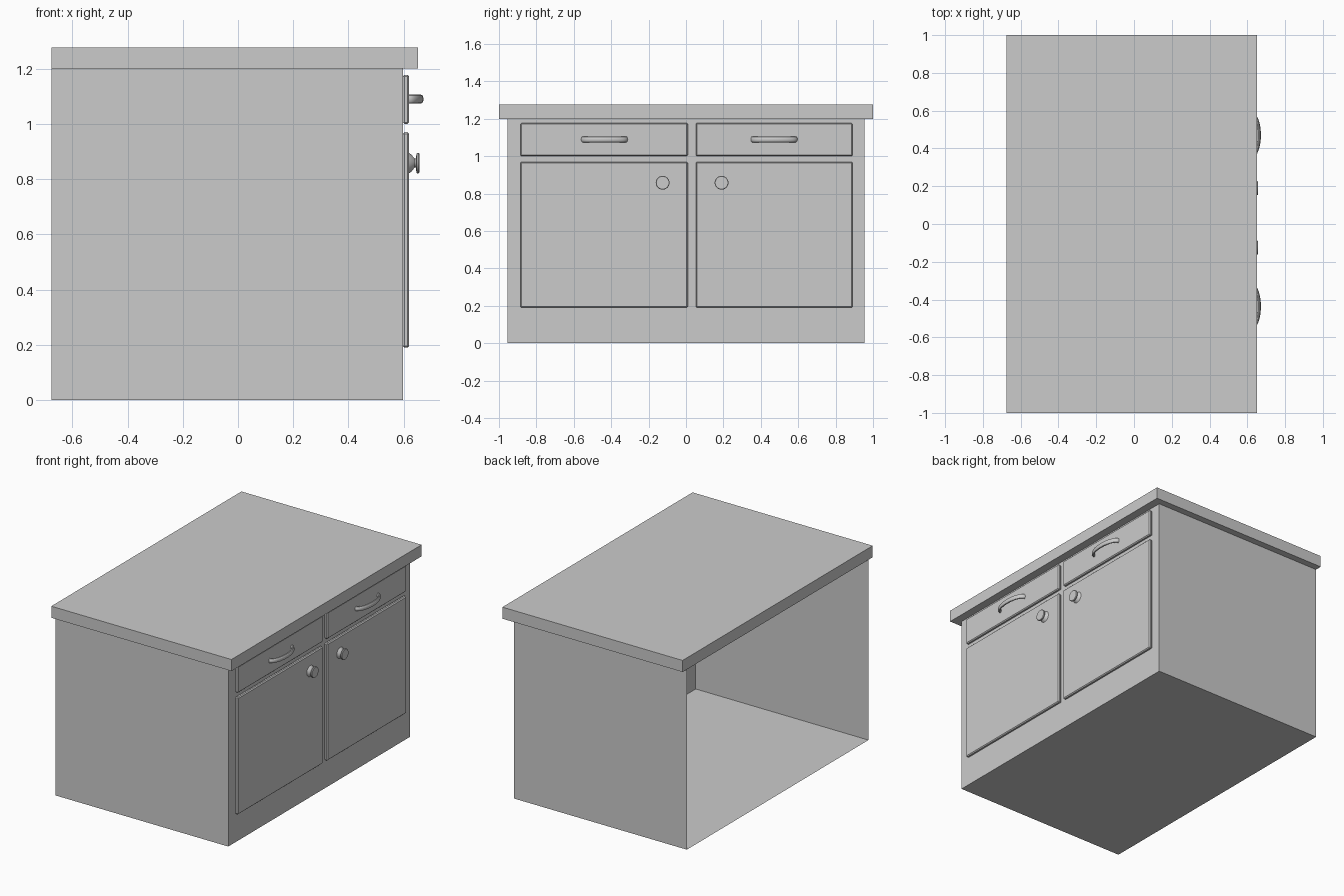
import bpy, bmesh
from math import sin, cos, pi

if "Cube" in bpy.data.objects:
    bpy.data.objects.remove(bpy.data.objects["Cube"])


def make_object(name, bm):
    bmesh.ops.recalc_face_normals(bm, faces=bm.faces)
    mesh = bpy.data.meshes.new(name)
    bm.to_mesh(mesh)
    bm.free()
    obj = bpy.data.objects.new(name, mesh)
    bpy.context.collection.objects.link(obj)
    return obj


def box_bm(lo, hi):
    bm = bmesh.new()
    bmesh.ops.create_cube(bm, size=1)
    for v in bm.verts:
        v.co = [(a + b) / 2 + c * (b - a) for a, b, c in zip(lo, hi, v.co)]
    return bm


def smooth(obj, angle=0.6):
    bpy.ops.object.select_all(action='DESELECT')
    obj.select_set(True)
    bpy.context.view_layer.objects.active = obj
    bpy.ops.object.shade_smooth_by_angle(angle=angle)


def panel(name, y0, y1, z0, z1):
    obj = make_object(name, box_bm((0.597, y0, z0), (0.62, y1, z1)))
    mod = obj.modifiers.new("edge", 'BEVEL')
    mod.width = 0.006
    mod.segments = 1


def knob(name, y, z, sides=24):
    # Flared base, narrow neck and flat disc, turned around the x axis
    profile = [(0.618, 0.038), (0.628, 0.031), (0.640, 0.016), (0.645, 0.016),
               (0.646, 0.034), (0.649, 0.037), (0.654, 0.037), (0.657, 0.034)]
    bm = bmesh.new()
    rings = [[bm.verts.new((x, y + r * cos(2 * pi * i / sides), z + r * sin(2 * pi * i / sides)))
              for i in range(sides)] for x, r in profile]
    for a, b in zip(rings, rings[1:]):
        for i in range(sides):
            j = (i + 1) % sides
            bm.faces.new((a[i], a[j], b[j], b[i]))
    bm.faces.new(rings[0])
    bm.faces.new(rings[-1])
    smooth(make_object(name, bm))


def handle(name, y, z, steps=24, sides=12):
    # Half-ellipse bow with a rounded cross-section
    bm = bmesh.new()
    rings = []
    for s in range(steps + 1):
        t = pi * s / steps
        ring = []
        for i in range(sides):
            a = 2 * pi * i / sides
            k = 0.009 * cos(a)
            ring.append(bm.verts.new((0.619 + (0.044 + k) * sin(t),
                                      y + (0.116 + k) * cos(t),
                                      z + 0.016 * sin(a))))
        rings.append(ring)
    for a, b in zip(rings, rings[1:]):
        for i in range(sides):
            j = (i + 1) % sides
            bm.faces.new((a[i], a[j], b[j], b[i]))
    bm.faces.new(rings[0])
    bm.faces.new(rings[-1])
    smooth(make_object(name, bm))


# Countertop
make_object("countertop", box_bm((-0.675, -1, 1.2), (0.652, 1, 1.277)))

# Cabinet shell, open at the back and under the countertop
bm = box_bm((-0.675, -0.955, 0), (0.597, 0.955, 1.2))
bm.normal_update()
bmesh.ops.delete(bm, geom=[f for f in bm.faces if f.normal.x < -0.5 or f.normal.z > 0.5],
                 context='FACES_ONLY')
bm.normal_update()
mesh = bpy.data.meshes.new("cabinet_body")
bm.to_mesh(mesh)
bm.free()
bpy.context.collection.objects.link(bpy.data.objects.new("cabinet_body", mesh))

# Doors, drawers and their hardware
for side, y0, y1, knob_y, handle_y in (("left", -0.885, 0.01, -0.125, -0.436),
                                       ("right", 0.053, 0.89, 0.19, 0.471)):
    panel(side + "_door", y0, y1, 0.19, 0.97)
    panel(side + "_drawer_front", y0, y1, 1.0, 1.178)
    knob(side + "_door_knob", knob_y, 0.858)
    handle(side + "_drawer_handle", handle_y, 1.09)
